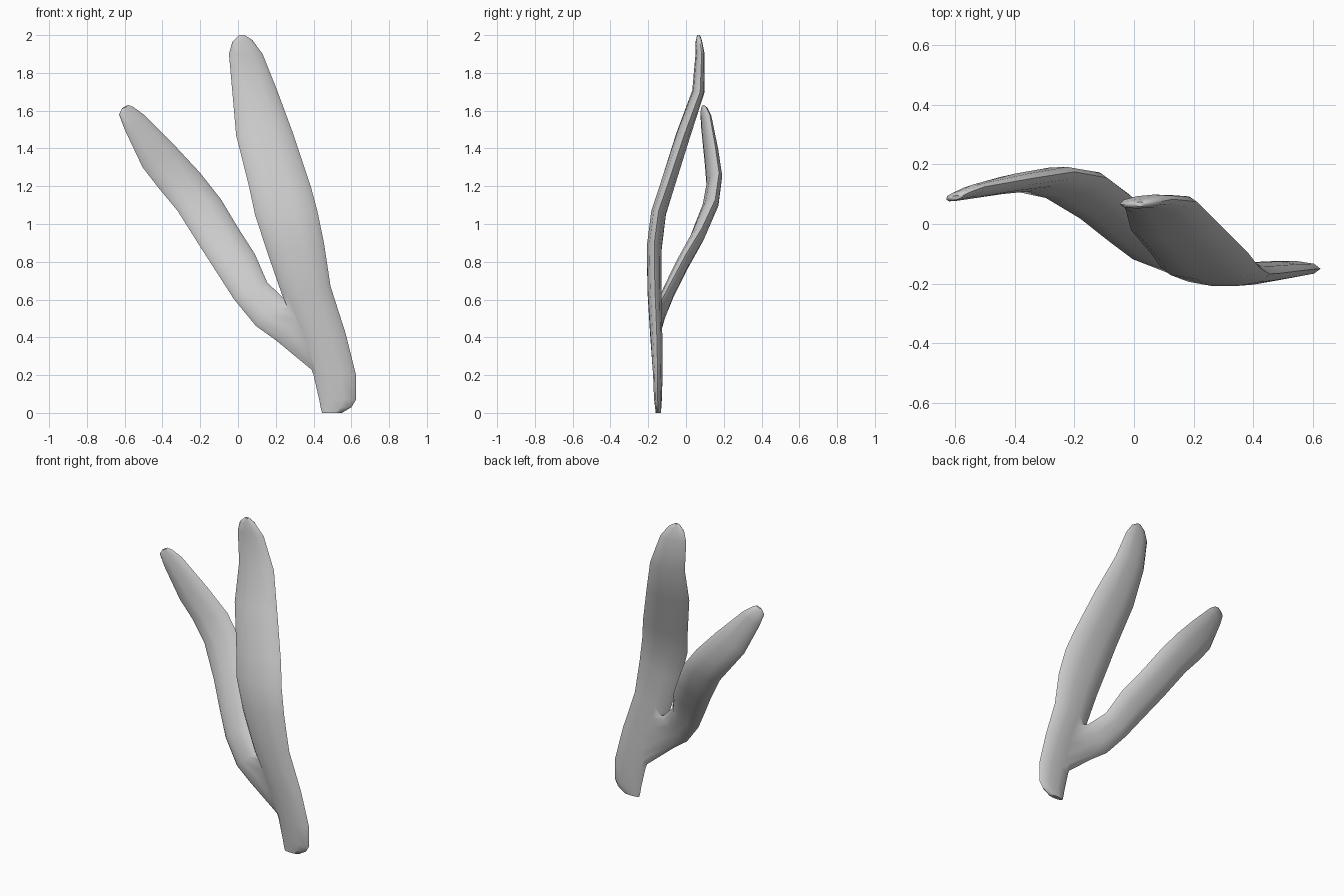
import bpy, bmesh, math
from mathutils import Vector

if "Cube" in bpy.data.objects:
    bpy.data.objects.remove(bpy.data.objects["Cube"])

SIDES = 10

def blade(name, sections):
    """Loft a flattened tube; each section = left edge, right edge, thickness."""
    secs = [(Vector(l), Vector(r), t) for l, r, t in sections]
    mids = [(l + r) / 2 for l, r, t in secs]
    bm = bmesh.new()
    rings = []
    for i, (l, r, t) in enumerate(secs):
        tangent = mids[min(i + 1, len(mids) - 1)] - mids[max(i - 1, 0)]
        half = (r - l) / 2
        normal = half.cross(tangent).normalized() * (t / 2)
        ring = []
        for k in range(SIDES):
            a = 2 * math.pi * k / SIDES
            s = math.sin(a)
            ring.append(bm.verts.new(mids[i] + half * math.cos(a)
                        + normal * math.copysign(abs(s) ** 0.85, s)))
        rings.append(ring)
    for a, b in zip(rings, rings[1:]):
        for k in range(SIDES):
            n = (k + 1) % SIDES
            bm.faces.new((a[k], a[n], b[n], b[k]))
    bm.faces.new(rings[0][::-1])
    bm.faces.new(rings[-1])
    bmesh.ops.recalc_face_normals(bm, faces=bm.faces)
    me = bpy.data.meshes.new(name)
    bm.to_mesh(me)
    bm.free()
    ob = bpy.data.objects.new(name, me)
    bpy.context.collection.objects.link(ob)
    return ob

# Tall blade with the stem at its foot
tall = blade("leaf", [
    ((.445, -.147, 0), (.55, -.147, 0), .028),
    ((.437, -.147, .03), (.60, -.147, .03), .035),
    ((.43, -.147, .07), (.625, -.15, .07), .042),
    ((.40, -.148, .20), (.625, -.15, .20), .052),
    ((.33, -.16, .40), (.57, -.155, .42), .065),
    ((.235, -.168, .62), (.49, -.165, .67), .077),
    ((.155, -.168, .85), (.455, -.168, .90), .082),
    ((.09, -.145, 1.05), (.42, -.145, 1.07), .082),
    ((.058, -.10, 1.20), (.385, -.10, 1.20), .08),
    ((-.01, -.02, 1.47), (.295, -.01, 1.47), .076),
    ((-.03, .055, 1.70), (.21, .075, 1.70), .062),
    ((-.048, .066, 1.90), (.13, .083, 1.90), .045),
    ((-.03, .064, 1.965), (.075, .072, 1.975), .032),
    ((.005, .065, 2.0), (.035, .067, 2.0), .015),
])

# Shorter blade branching off to the side
side = blade("side_leaf", [
    ((.40, -.15, .22), (.50, -.15, .42), .045),
    ((.20, -.158, .385), (.38, -.155, .56), .055),
    ((.095, -.145, .46), (.255, -.13, .595), .06),
    ((-.02, -.10, .60), (.155, -.08, .69), .066),
    ((-.11, -.035, .74), (.09, 0.0, .84), .07),
    ((-.20, .035, .88), (0.0, .085, .98), .074),
    ((-.32, .105, 1.07), (-.09, .155, 1.13), .076),
    ((-.42, .125, 1.19), (-.20, .175, 1.27), .068),
    ((-.505, .115, 1.30), (-.33, .155, 1.41), .06),
    ((-.60, .09, 1.50), (-.50, .125, 1.58), .042),
    ((-.63, .083, 1.58), (-.555, .105, 1.62), .03),
    ((-.615, .084, 1.61), (-.58, .092, 1.63), .015),
])

# Merge both blades into one skin
mod = tall.modifiers.new("join_blades", 'BOOLEAN')
mod.operation = 'UNION'
mod.solver = 'EXACT'
mod.object = side
bpy.context.view_layer.objects.active = tall
tall.select_set(True)
side.select_set(False)
bpy.ops.object.modifier_apply(modifier=mod.name)
bpy.data.objects.remove(side)
bpy.ops.object.shade_smooth_by_angle(angle=math.radians(60))
